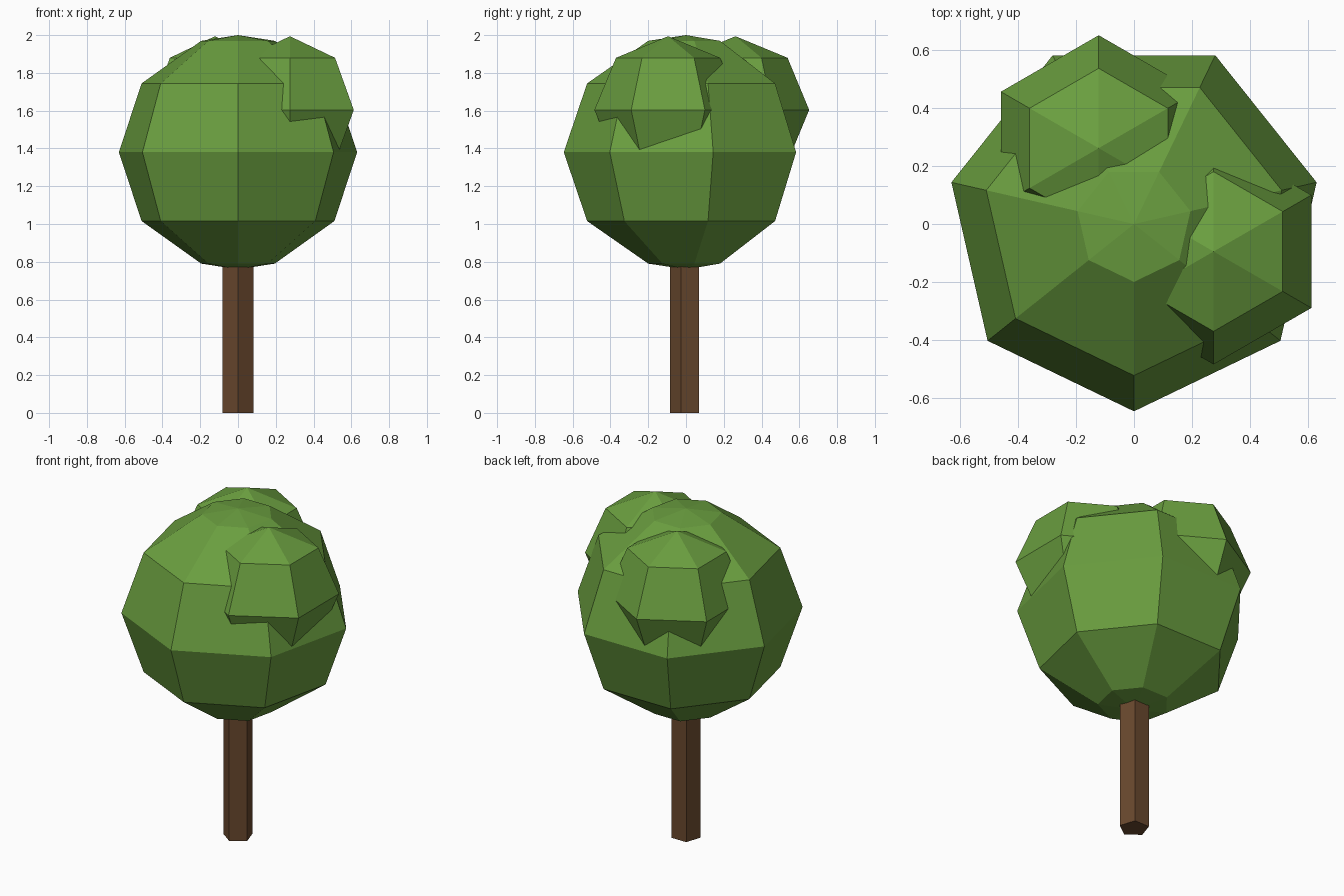
import bpy
import bmesh
from math import sin, cos, pi, radians

default = bpy.data.objects.get("Cube")
if default:
    bpy.data.objects.remove(default, do_unlink=True)


def make_material(name, color):
    mat = bpy.data.materials.new(name)
    mat.use_nodes = True
    mat.diffuse_color = color
    bsdf = mat.node_tree.nodes["Principled BSDF"]
    bsdf.inputs["Base Color"].default_value = color
    bsdf.inputs["Roughness"].default_value = 0.9
    return mat


def lathe(name, sides, profile, center, mat):
    """Revolve (radius, height) points, first corner facing front; zero radius makes a pole."""
    bm = bmesh.new()
    rings = []
    for radius, height in profile:
        count = sides if radius > 0 else 1
        rings.append([bm.verts.new((radius * sin(2 * pi * i / sides),
                                    -radius * cos(2 * pi * i / sides), height))
                      for i in range(count)])
    for low, high in zip(rings, rings[1:]):
        for i in range(sides):
            j = (i + 1) % sides
            corners = [low[i % len(low)], low[j % len(low)],
                       high[j % len(high)], high[i % len(high)]]
            bm.faces.new(list(dict.fromkeys(corners)))
    # Close open ends
    for ring in (rings[0], rings[-1]):
        if len(ring) > 1:
            bm.faces.new(ring)
    bmesh.ops.recalc_face_normals(bm, faces=bm.faces)
    mesh = bpy.data.meshes.new(name)
    bm.to_mesh(mesh)
    bm.free()
    mesh.materials.append(mat)
    obj = bpy.data.objects.new(name, mesh)
    obj.location = center
    bpy.context.collection.objects.link(obj)
    return obj


def ball_profile(radius, height, angles):
    """Half-circle profile from bottom pole to top pole at the given latitudes."""
    middle = [(radius * cos(radians(a)), height * sin(radians(a))) for a in angles]
    return [(0, -height)] + middle + [(0, height)]


leaf_green = make_material("leaf green", (0.144, 0.342, 0.05, 1))
bark_brown = make_material("bark brown", (0.141, 0.065, 0.027, 1))

# Trunk: five-sided post
lathe("trunk", 5, [(0.085, 0), (0.085, 0.8)], (0, 0, 0), bark_brown)

# Main crown: seven-sided ball
lathe("crown", 7, ball_profile(0.647, 0.62, (-72, -36, 0, 36, 72)),
      (0, 0, 1.38), leaf_green)

# Two smaller leaf clumps growing out of the crown
clump = ball_profile(0.39, 0.39, (-45, 0, 45))
lathe("right_clump", 6, clump, (0.275, -0.095, 1.604), leaf_green)
lathe("back_clump", 6, clump, (-0.122, 0.262, 1.604), leaf_green)
